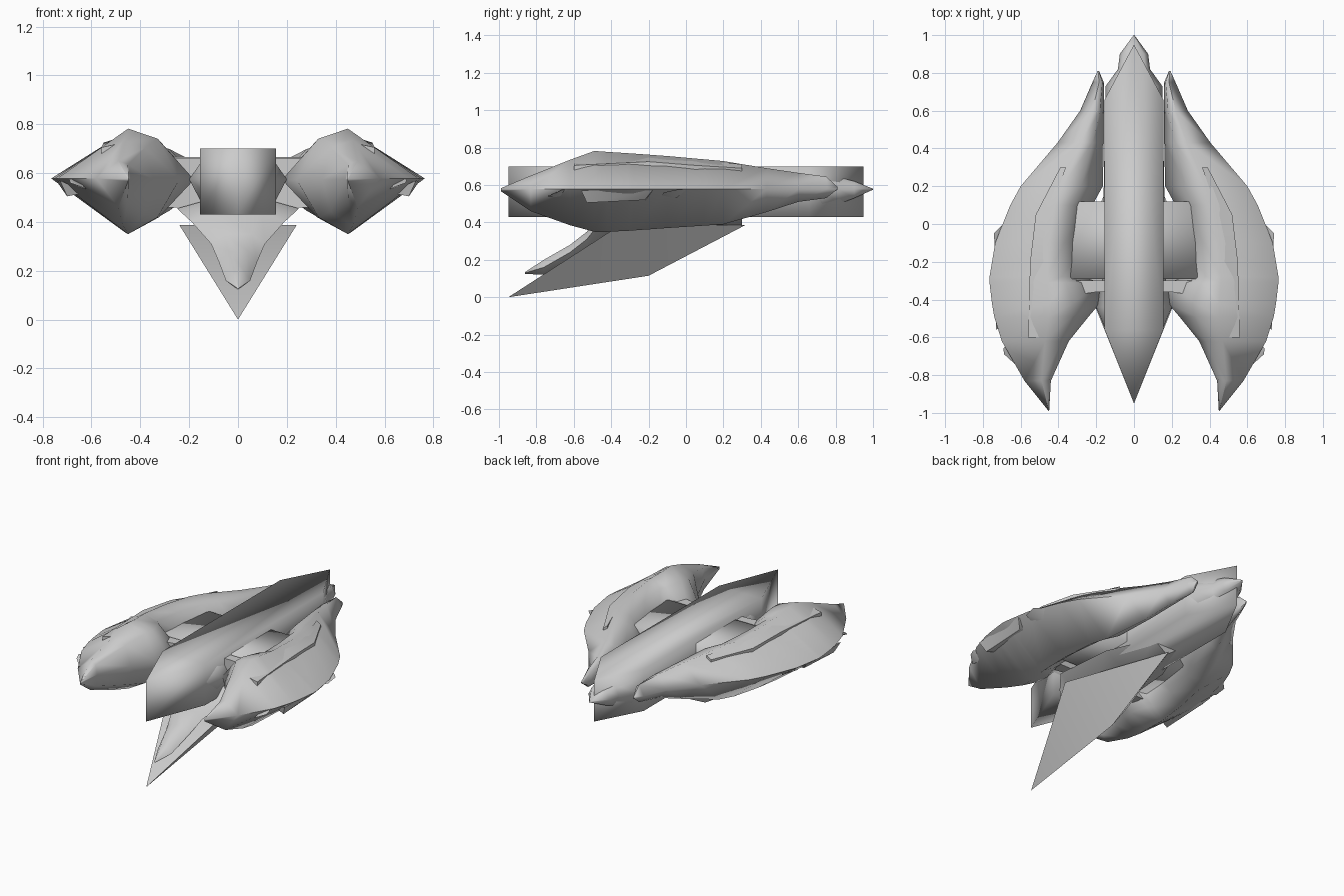
import bpy, bmesh, math

grey = bpy.data.materials.new("light grey")
grey.diffuse_color = (0.6, 0.6, 0.6, 1)


def finish(bm, name, angle, mirror=False):
    """Turn a bmesh into a named, smooth-shaded object."""
    bmesh.ops.recalc_face_normals(bm, faces=bm.faces)
    mesh = bpy.data.meshes.new(name)
    bm.to_mesh(mesh)
    bm.free()
    mesh.materials.append(grey)
    for p in mesh.polygons:
        p.use_smooth = True
    mesh.set_sharp_from_angle(angle=math.radians(angle))
    ob = bpy.data.objects.new(name, mesh)
    bpy.context.collection.objects.link(ob)
    if mirror:
        ob.modifiers.new("mirror", 'MIRROR')
    return ob


def loft(name, rings, angle, mirror=False):
    """Skin equal-length rings of points and cap both ends."""
    bm = bmesh.new()
    rows = [[bm.verts.new(p) for p in ring] for ring in rings]
    n = len(rows[0])
    for a, b in zip(rows, rows[1:]):
        for i in range(n):
            j = (i + 1) % n
            bm.faces.new((a[i], a[j], b[j], b[i]))
    bm.faces.new(rows[0])
    bm.faces.new(rows[-1])
    bmesh.ops.remove_doubles(bm, verts=bm.verts, dist=0.0005)
    return finish(bm, name, angle, mirror)


def prism(name, outline, z0, z1, angle):
    """Plan outline extruded between two heights."""
    return loft(name, [[(x, y, z) for x, y in outline] for z in (z0, z1)], angle)


def hull(name, points, angle, mirror=False):
    """Faceted solid around a few points."""
    bm = bmesh.new()
    for p in points:
        bm.verts.new(p)
    out = bmesh.ops.convex_hull(bm, input=bm.verts)
    bmesh.ops.delete(bm, geom=[g for g in out["geom_interior"]
                               if isinstance(g, bmesh.types.BMVert)], context='VERTS')
    return finish(bm, name, angle, mirror)


# Main fuselage: slab with pointed ends
prism("fuselage", [(0, -0.95), (0.155, -0.56), (0.155, 0.66), (0, 0.95),
                   (-0.155, 0.66), (-0.155, -0.56)], 0.43, 0.70, 180)

# Inner core that shows as a tail spike and at the fuselage sides: y, half width, bottom, top
core = [(1.0, 0.002, 0.575, 0.58), (0.9, 0.075, 0.53, 0.62), (0.82, 0.085, 0.5, 0.64),
        (0.73, 0.15, 0.47, 0.66), (0.2, 0.16, 0.46, 0.67), (-0.3, 0.17, 0.45, 0.67),
        (-0.44, 0.2, 0.46, 0.66), (-0.55, 0.155, 0.5, 0.64), (-0.68, 0.08, 0.54, 0.6)]
loft("core", [[(w, y, 0.575), (w * 0.7, y, t), (-w * 0.7, y, t),
               (-w, y, 0.575), (-w * 0.7, y, b), (w * 0.7, y, b)]
              for y, w, b, t in core], 70)

# Cross member joining the pods
prism("cross_member", [(-0.385, -0.29), (0.385, -0.29), (0.33, 0.12), (-0.33, 0.12)],
      0.49, 0.665, 100)

# Struts in front of the cross member
prism("front_strut", [(-0.34, -0.38), (-0.2, -0.36), (0.2, -0.36), (0.34, -0.38),
                      (0.36, -0.3), (-0.36, -0.3)], 0.46, 0.66, 80)

# Side pods: y, outer x, ridge x, shoulder x, inner x, top, bottom
pod = [(-0.99, 0.452, 0.45, 0.449, 0.449, 0.583, 0.567),
       (-0.83, 0.58, 0.49, 0.45, 0.44, 0.65, 0.46),
       (-0.62, 0.70, 0.47, 0.38, 0.345, 0.735, 0.385),
       (-0.49, 0.74, 0.45, 0.33, 0.24, 0.782, 0.35),
       (-0.42, 0.752, 0.45, 0.325, 0.18, 0.777, 0.35),
       (-0.31, 0.765, 0.46, 0.36, 0.18, 0.77, 0.355),
       (-0.28, 0.765, 0.46, 0.385, 0.27, 0.768, 0.357),
       (-0.1, 0.735, 0.45, 0.37, 0.25, 0.755, 0.37),
       (0.1, 0.655, 0.42, 0.335, 0.22, 0.737, 0.383),
       (0.2, 0.60, 0.38, 0.28, 0.165, 0.728, 0.39),
       (0.43, 0.405, 0.28, 0.22, 0.16, 0.69, 0.455),
       (0.6, 0.285, 0.22, 0.18, 0.16, 0.665, 0.51),
       (0.75, 0.22, 0.185, 0.167, 0.16, 0.645, 0.53),
       (0.81, 0.193, 0.19, 0.186, 0.185, 0.59, 0.58)]
MID = 0.578
loft("side_pod", [[(xo, y, MID), (xr, y, t), (xs, y, MID + 0.8 * (t - MID)),
                   (xi, y, MID - 0.005), (xs, y, MID + 0.7 * (b - MID)), (xr, y, b)]
                  for y, xo, xr, xs, xi, t, b in pod], 80, True)

# Raised armour strip along the top of each pod
strip = [(-0.6, 0.46, 0.56, 0.715), (-0.2, 0.48, 0.55, 0.735),
         (0.05, 0.45, 0.52, 0.715), (0.3, 0.36, 0.39, 0.70)]
loft("pod_top_strip", [[(a, y, z - 0.03), (a, y, z + 0.012),
                        (b, y, z - 0.01), (b, y, z - 0.05)]
                       for y, a, b, z in strip], 50, True)

# Lower side panel under each pod edge
hull("pod_side_panel", [(0.73, -0.56, 0.57), (0.745, -0.18, 0.57), (0.70, -0.53, 0.505),
                        (0.70, -0.22, 0.52), (0.62, -0.5, 0.52), (0.62, -0.2, 0.53)], 50, True)

# Small outer tabs
for name, x, y in (("middle_tab", 0.742, -0.05), ("front_tab", 0.692, -0.66)):
    hull(name, [(x, y, 0.575), (x - 0.005, y - 0.07 if x > 0.7 else y - 0.03, 0.56),
                (x - 0.05, y + 0.05, 0.575), (x - 0.08, y, 0.53),
                (x - 0.06, y - 0.08, 0.54)], 50, True)

# Ventral blade: forward-raked wedge
hull("ventral_blade", [(0, -0.95, 0), (0, -0.2, 0.115), (0, 0.32, 0.387),
                       (0.24, -0.35, 0.387), (-0.24, -0.35, 0.387)], 100)

# Neck between blade and fuselage: y, half width, bottom, side height, top
neck = [(-0.86, 0.005, 0.125, 0.13, 0.135), (-0.76, 0.05, 0.12, 0.16, 0.20),
        (-0.62, 0.08, 0.18, 0.24, 0.28), (-0.53, 0.11, 0.24, 0.31, 0.35),
        (-0.46, 0.19, 0.28, 0.40, 0.45), (-0.38, 0.25, 0.32, 0.455, 0.49),
        (0.0, 0.22, 0.34, 0.455, 0.49), (0.3, 0.10, 0.38, 0.45, 0.47)]
loft("neck", [[(0, y, b), (w, y, s), (w * 0.5, y, t), (-w * 0.5, y, t), (-w, y, s)]
              for y, w, b, s, t in neck], 80)
